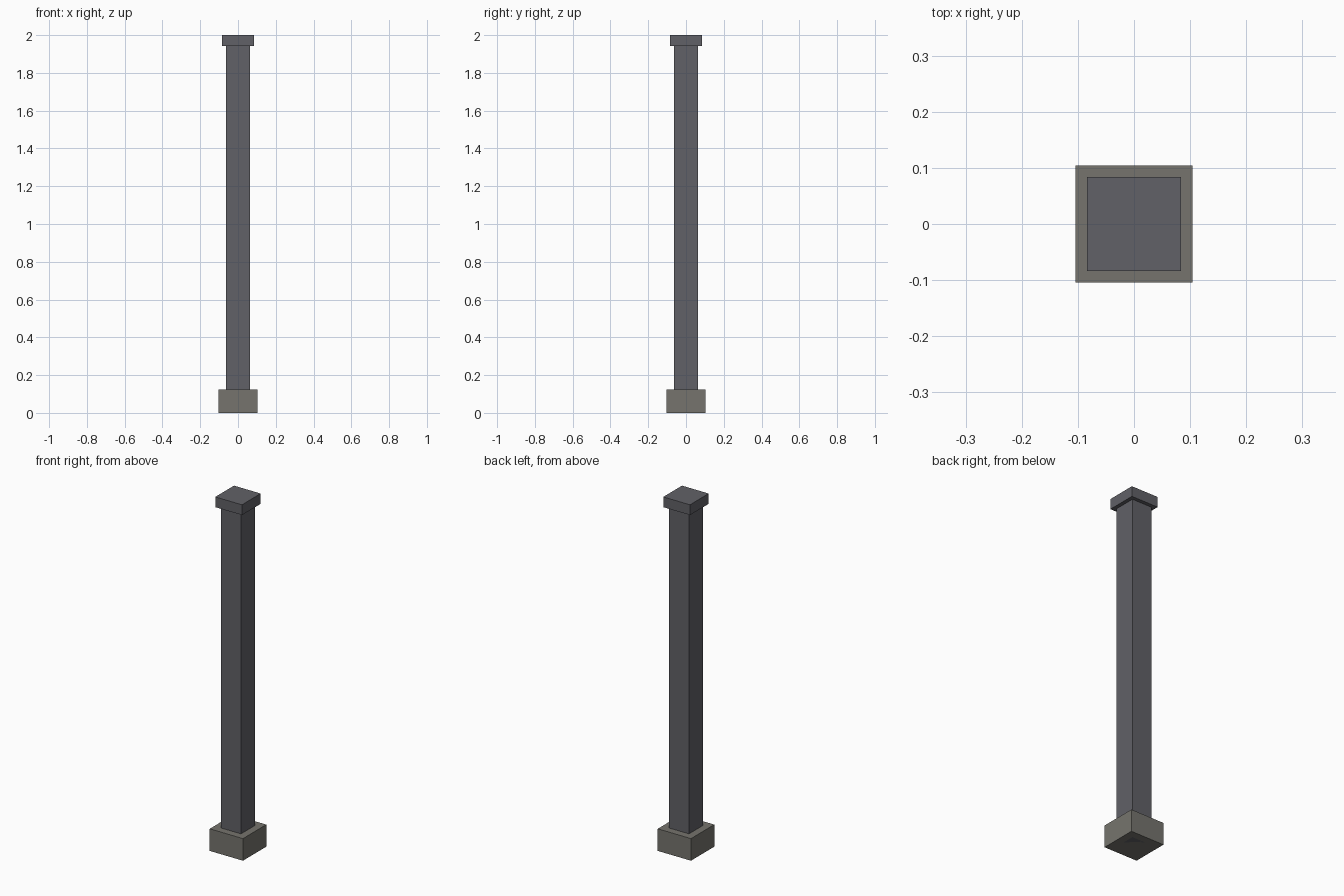
import bpy

if "Cube" in bpy.data.objects:
    bpy.data.objects.remove(bpy.data.objects["Cube"])


def material(name, rgb):
    mat = bpy.data.materials.new(name)
    mat.diffuse_color = (*rgb, 1.0)
    mat.use_nodes = True
    mat.node_tree.nodes["Principled BSDF"].inputs["Base Color"].default_value = mat.diffuse_color
    return mat


def block(name, width, z0, z1, mat):
    """Square block centred on the z axis, from z0 to z1."""
    bpy.ops.mesh.primitive_cube_add(size=1, location=(0, 0, (z0 + z1) / 2))
    ob = bpy.context.object
    ob.name = name
    ob.scale = (width, width, z1 - z0)
    bpy.ops.object.transform_apply(location=False, rotation=False, scale=True)
    ob.data.materials.append(mat)
    return ob


metal = material("dark_metal", (0.12, 0.12, 0.135))
stone = material("stone", (0.18, 0.175, 0.155))

# Footing, with the shaft running through it to the ground
block("base", 0.208, 0.0, 0.125, stone)
block("shaft", 0.125, 0.0, 1.942, metal)

# Cap plate on top
block("cap", 0.167, 1.942, 2.0, metal)
